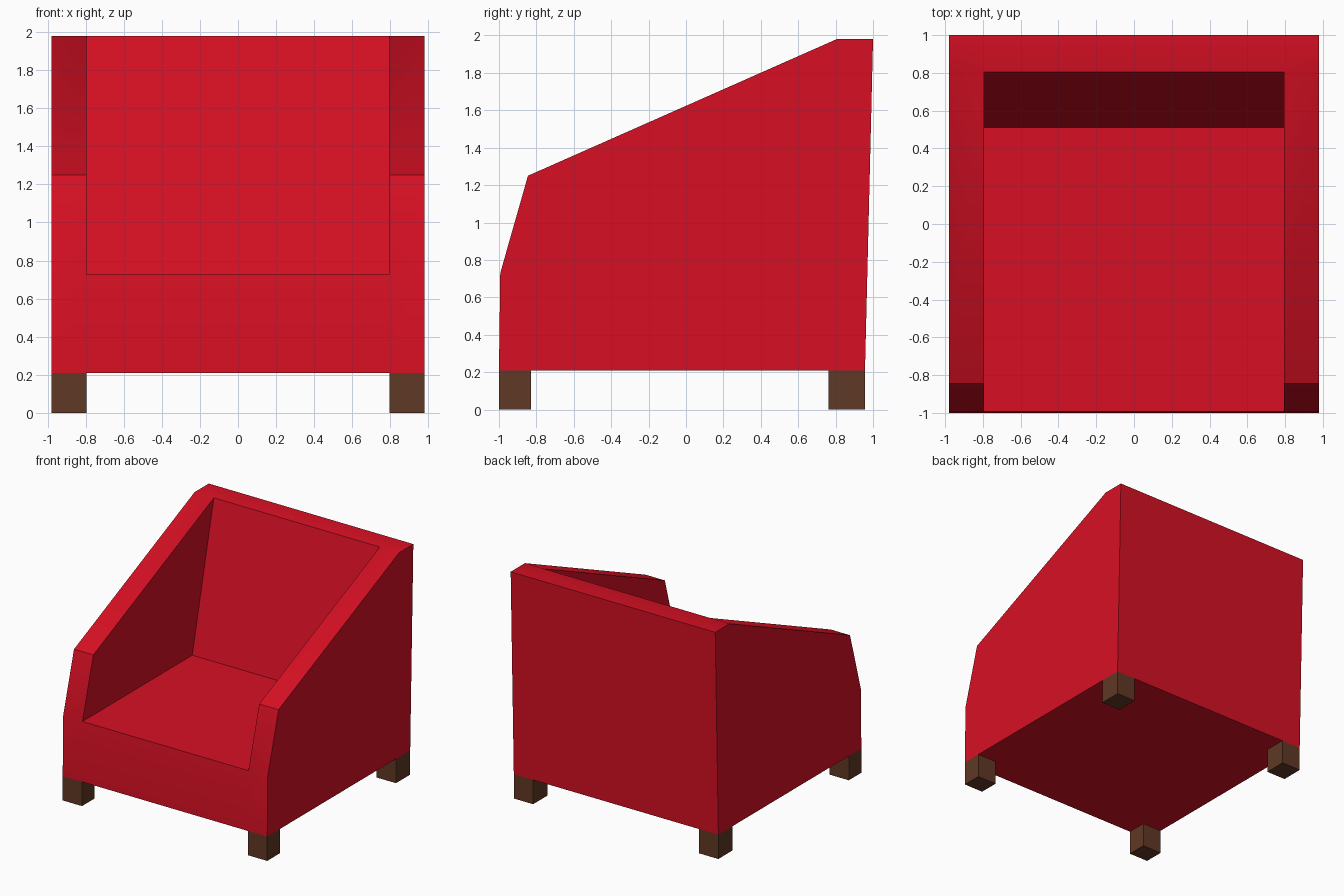
import bpy
import bmesh
import math

cube = bpy.data.objects.get("Cube")
if cube:
    bpy.data.objects.remove(cube, do_unlink=True)


def make_material(name, color):
    mat = bpy.data.materials.new(name)
    mat.use_nodes = True
    mat.diffuse_color = color
    mat.node_tree.nodes["Principled BSDF"].inputs["Base Color"].default_value = color
    return mat


def make_object(name, bm, mat):
    bmesh.ops.recalc_face_normals(bm, faces=bm.faces)
    mesh = bpy.data.meshes.new(name)
    bm.to_mesh(mesh)
    bm.free()
    mesh.materials.append(mat)
    obj = bpy.data.objects.new(name, mesh)
    bpy.context.collection.objects.link(obj)
    return obj


red = make_material("red upholstery", (0.68, 0.005, 0.017, 1))
brown = make_material("dark brown wood", (0.115, 0.04, 0.018, 1))

OUTER, INNER, BASE, SEAT, TOP = 0.98, 0.795, 0.21, 0.73, 1.98

# Upholstered body: the side profile repeated at the faces of both arms
profile = {
    "front_bottom": (-1.0, BASE),
    "seat_front": (-0.993, SEAT),
    "arm_front": (-0.845, 1.25),
    "back_top_front": (0.805, TOP),
    "back_top_rear": (1.0, TOP),
    "back_bottom": (0.957, BASE),
}
outline = list(profile)
seat_outline = ["front_bottom", "seat_front", "seat_back",
                "back_top_front", "back_top_rear", "back_bottom"]

bm = bmesh.new()
columns = []
for x in (-OUTER, -INNER, INNER, OUTER):
    column = {key: bm.verts.new((x, y, z)) for key, (y, z) in profile.items()}
    if abs(x) == INNER:
        column["seat_back"] = bm.verts.new((x, 0.51, SEAT))
    columns.append(column)


def bridge(a, b, keys):
    for k, nxt in zip(keys, keys[1:] + keys[:1]):
        bm.faces.new((a[k], a[nxt], b[nxt], b[k]))


bridge(columns[0], columns[1], outline)
bridge(columns[1], columns[2], seat_outline)
bridge(columns[2], columns[3], outline)
for column in (columns[0], columns[3]):
    bm.faces.new([column[k] for k in outline])
for column in (columns[1], columns[2]):
    bm.faces.new([column[k] for k in
                  ("seat_front", "arm_front", "back_top_front", "seat_back")])

body = make_object("armchair_body", bm, red)
bpy.context.view_layer.objects.active = body
body.select_set(True)
bpy.ops.object.shade_smooth_by_angle(angle=math.radians(30))
body.select_set(False)

# Four block legs under the corners
for end, y0, y1 in (("front", -1.0, -0.828), ("back", 0.762, 0.957)):
    for side, sign in (("left", 1), ("right", -1)):
        bm = bmesh.new()
        bmesh.ops.create_cube(bm, size=1)
        bmesh.ops.scale(bm, vec=(OUTER - INNER, y1 - y0, BASE), verts=bm.verts)
        bmesh.ops.translate(
            bm, vec=(sign * (OUTER + INNER) / 2, (y0 + y1) / 2, BASE / 2), verts=bm.verts)
        make_object(f"{end}_{side}_leg", bm, brown)
